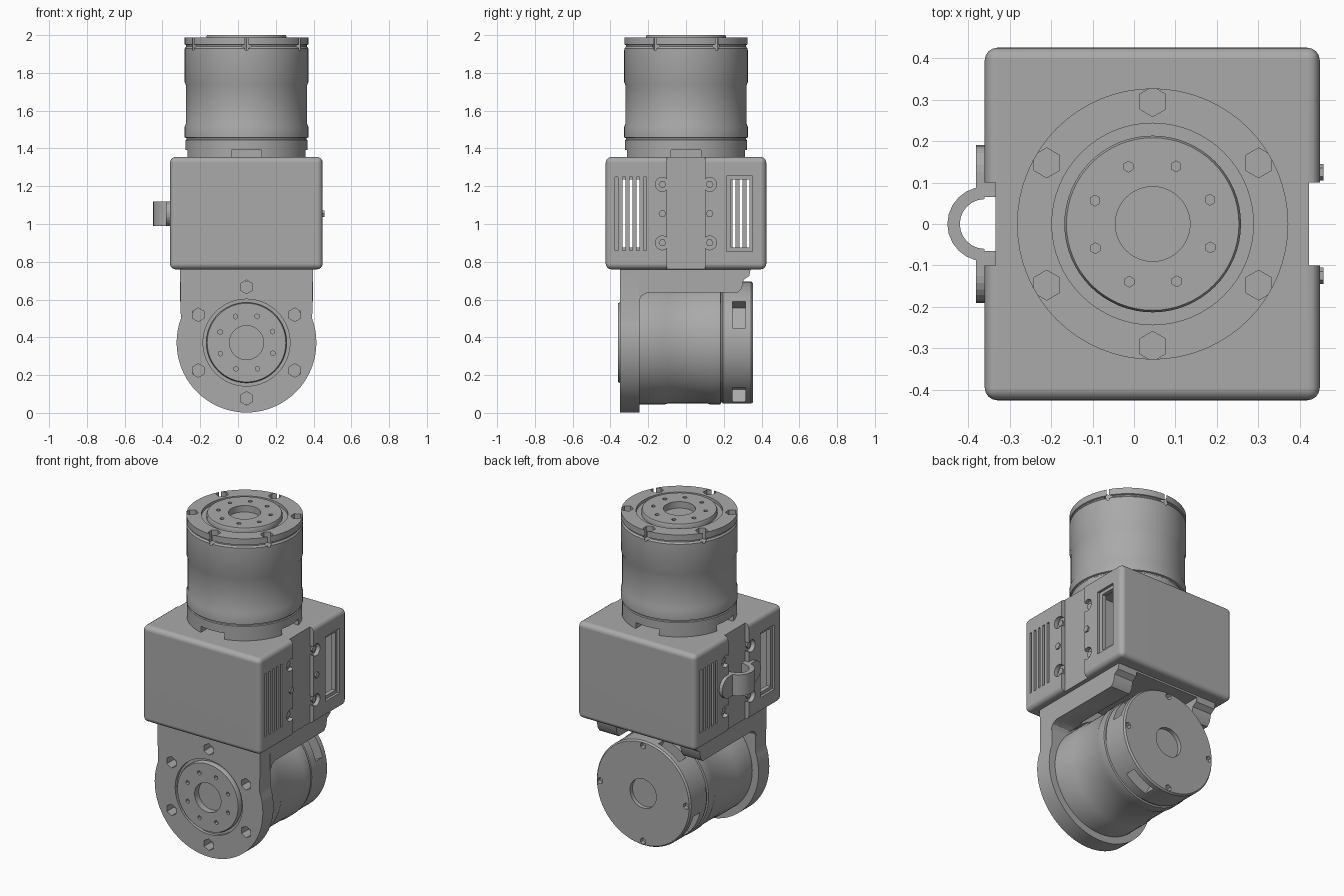
import bpy, bmesh
from math import cos, sin, pi, radians
from mathutils import Matrix, Vector

if "Cube" in bpy.data.objects:
    bpy.data.objects.remove(bpy.data.objects["Cube"])

CX = 0.045          # common axis of box and both actuators
LOW_Z = 0.372       # height of the lower joint axis
GREY = (0.40, 0.40, 0.40, 1)

mat = bpy.data.materials.new("machined grey")
mat.use_nodes = True
mat.diffuse_color = GREY
bsdf = mat.node_tree.nodes["Principled BSDF"]
bsdf.inputs["Base Color"].default_value = GREY
bsdf.inputs["Roughness"].default_value = 0.6


def make(name, bm):
    bmesh.ops.recalc_face_normals(bm, faces=bm.faces)
    mesh = bpy.data.meshes.new(name)
    bm.to_mesh(mesh)
    bm.free()
    mesh.materials.append(mat)
    ob = bpy.data.objects.new(name, mesh)
    bpy.context.collection.objects.link(ob)
    return ob


def box(name, x, y, z, bevel=0):
    bm = bmesh.new()
    size = [b - a for a, b in (x, y, z)]
    mid = Vector([(a + b) / 2 for a, b in (x, y, z)])
    bmesh.ops.create_cube(bm, size=1, matrix=Matrix.Translation(mid) @ Matrix.Diagonal((*size, 1)))
    if bevel:
        bmesh.ops.bevel(bm, geom=bm.edges[:], offset=bevel, segments=4, profile=0.5, affect="EDGES")
    return make(name, bm)


def cylinder(name, centre, r, depth, axis="Z", sides=32):
    bm = bmesh.new()
    turn = {"X": Matrix.Rotation(pi / 2, 4, "Y"), "Y": Matrix.Rotation(pi / 2, 4, "X"), "Z": Matrix()}[axis]
    bmesh.ops.create_cone(bm, cap_ends=True, segments=sides, radius1=r, radius2=r, depth=depth,
                          matrix=Matrix.Translation(centre) @ turn)
    return make(name, bm)


def prism(name, points, offset):
    """Extrude a closed outline of 3D points along an offset."""
    bm = bmesh.new()
    face = bm.faces.new([bm.verts.new(p) for p in points])
    new = bmesh.ops.extrude_face_region(bm, geom=[face])["geom"]
    bmesh.ops.translate(bm, vec=offset, verts=[v for v in new if isinstance(v, bmesh.types.BMVert)])
    return make(name, bm)


def lathe(name, profile, sides=64):
    bm = bmesh.new()
    verts = [bm.verts.new((r, 0, z)) for r, z in profile]
    edges = [bm.edges.new(pair) for pair in zip(verts, verts[1:])]
    bmesh.ops.spin(bm, geom=verts + edges, cent=(0, 0, 0), axis=(0, 0, 1), angle=2 * pi, steps=sides)
    bmesh.ops.remove_doubles(bm, verts=bm.verts, dist=0.0005)
    return make(name, bm)


def cut(ob, cutters):
    bpy.context.view_layer.objects.active = ob
    for c in cutters:
        mod = ob.modifiers.new("cut", "BOOLEAN")
        mod.operation, mod.solver, mod.object = "DIFFERENCE", "EXACT", c
        bpy.ops.object.modifier_apply(modifier=mod.name)
        bpy.data.objects.remove(c)


def smooth(ob):
    bpy.ops.object.select_all(action="DESELECT")
    ob.select_set(True)
    bpy.context.view_layer.objects.active = ob
    bpy.ops.object.shade_smooth_by_angle(angle=radians(30))


def ring(n, r, start=0):
    return [(r * cos(start + 2 * pi * i / n), r * sin(start + 2 * pi * i / n)) for i in range(n)]


# Actuators: turned bodies, output face at local z = 0
PROFILE = [(0, -.04), (.09, -.04), (.09, 0), (.208, 0), (.213, -.01), (.213, -.03), (.243, -.03),
           (.243, -.012), (.327, -.012), (.327, -.05), (.319, -.053), (.319, -.06), (.327, -.07),
           (.327, -.25), (.321, -.265), (.321, -.47), (.327, -.485), (.327, -.542), (.318, -.545),
           (.318, -.552), (.323, -.556), (.323, -.705), (.315, -.715), (.09, -.715), (.09, -.69), (0, -.69)]


def actuator(name, slot_turn):
    ob = lathe(name, PROFILE)
    cutters = [cylinder("cut", (x, y, -.04), .036, .08, sides=6) for x, y in ring(6, .295, pi / 6)]
    cutters += [cylinder("cut", (x, y, 0), .013, .04, sides=6) for x, y in ring(8, .15, .4)]
    cutters += [cylinder("cut", (x, y, -.715), .02, .05, sides=6) for x, y in ring(4, .295)]
    # cable slots near the rear end
    for i in range(4):
        slot = box("cut", (.24, .4), (-.08, .08), (-.675, -.607))
        slot.data.transform(Matrix.Rotation(slot_turn + i * pi / 2, 4, "Z"))
        cutters.append(slot)
    cut(ob, cutters)
    smooth(ob)
    return ob


upper = actuator("upper_actuator", 0)
upper.location = (CX, 0, 2)
lower = actuator("lower_actuator", radians(28))
lower.location = (CX, -.36, LOW_Z)
lower.rotation_euler = (pi / 2, 0, 0)

# Housing: two hollow shells around a recessed spine
housing = box("housing", (-.36, .448), (-.425, .425), (.76, 1.355), .03)
cutters = [box("cut", (-.318, .406), y, (.8, 1.28)) for y in ((-.388, -.15), (.15, .388))]
for s in (1, -1):
    def side(a, b):
        return tuple(sorted((CX - .001 + s * a, CX - .001 + s * b)))

    def depth(a, b):
        return tuple(sorted((s * a, s * b)))
    cutters.append(box("cut", side(.378, .5), (-.1, .1), (.7, 1.4)))
    for z in (.9, 1.21):
        for y in (-.125, .125):
            cutters.append(cylinder("cut", (CX + s * .428, y, z), .037, .1, "X", 16))
    # vent slits
    for i in range(5):
        y = -.367 + i * .0375
        cutters.append(box("cut", side(.34, .5), depth(y - .008, y + .008), (.86, 1.25)))
    # framed window
    cutters.append(box("cut", side(.388, .5), depth(.215, .352), (.855, 1.255)))
    cutters.append(box("cut", side(.34, .5), depth(.238, .335), (.875, 1.235)))
cut(housing, cutters)
smooth(housing)
housing.modifiers.new("weighted normals", "WEIGHTED_NORMAL").keep_sharp = True

# Housing screws
for s in (1, -1):
    for z, y in [(z, y) for z in (.9, 1.055, 1.21) for y in (-.125, .125)]:
        reach = .409 if z == 1.055 else .385
        cylinder("housing_screw", (CX + s * (reach - .01), y, z), .02, .026, "X", 6)

# Cable clip on the right side
arc = [(.09, radians(a)) for a in range(90, 271, 15)] + [(.06, radians(a)) for a in range(270, 89, -15)]
loop = [(-.36 + r * cos(a), r * sin(a), .99) for r, a in arc]
smooth(prism("cable_clip", loop, (0, 0, .13)))
for s in (1, -1):
    end = [(-.381, s * (.125 + .065 * cos(a)), 1.055 + .065 * sin(a))
           for a in [radians(-90 + 15 * i) for i in range(13)]]
    prism("clip_foot", end + [(-.381, s * .065, 1.12), (-.381, s * .065, .99)], (.05, 0, 0))

# Joint bracket: front plate with round foot
R = .37
outline = [(CX + R * cos(radians(a)), -.35, LOW_Z + R * sin(radians(a))) for a in range(-200, 21, 5)]
outline += [(CX + .352, -.35, .775), (CX - .352, -.35, .775)]
plate = prism("bracket_plate", outline, (0, .105, 0))
cut(plate, [cylinder("cut", (CX, -.3, LOW_Z), .23, .2, "Y", 64)]
    + [cylinder("cut", (CX + x, -.34, LOW_Z + z), .036, .14, "Y", 6) for x, z in ring(6, .295, pi / 6)])
smooth(plate)

# Joint bracket: arm running back under the housing
arm = [(-.25, .775), (.345, .775), (.335, .725), (.305, .705), (.295, .66), (.275, .637),
       (-.205, .637), (-.235, .62), (-.25, .59)]
arm_ob = prism("bracket_arm", [(CX - .352, y, z) for y, z in arm], (.704, 0, 0))
cut(arm_ob, [cylinder("cut", (CX, .1, LOW_Z), .335, 1, "Y", 64),
             box("cut", (CX - .22, CX + .22), (-.15, .5), (.5, .75))])
smooth(arm_ob)
